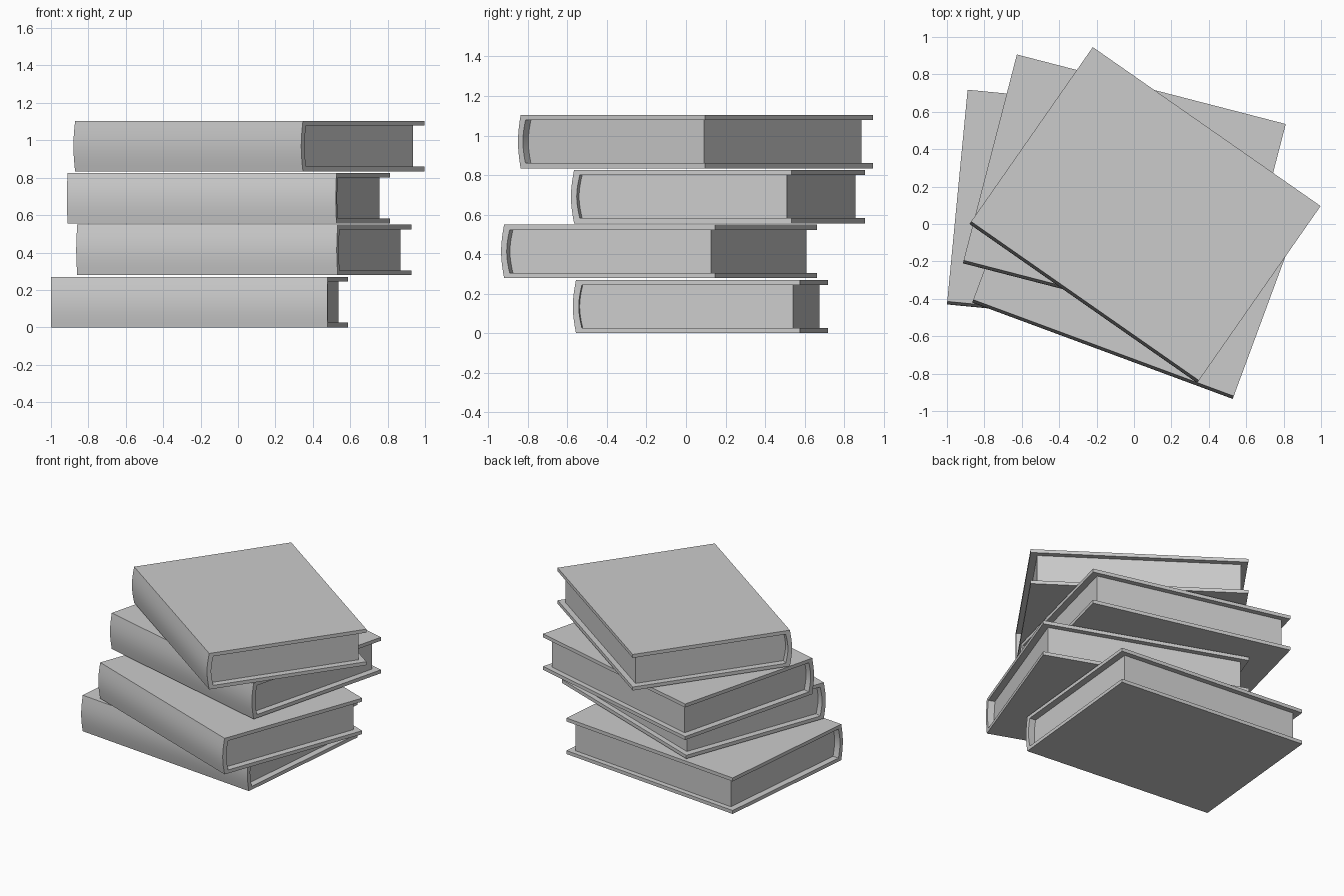
import bpy
import math
from mathutils import Matrix, Vector

if "Cube" in bpy.data.objects:
    bpy.data.objects.remove(bpy.data.objects["Cube"], do_unlink=True)

LENGTH, DEPTH, HEIGHT = 1.485, 1.153, 0.27
BOARD, BULGE, SPINE = 0.026, 0.016, 0.03
HEAD_GAP, FORE_GAP = 0.048, 0.038
SEGMENTS = 8

grey = bpy.data.materials.new("plain_grey")
grey.use_nodes = True
grey.diffuse_color = (0.6, 0.6, 0.6, 1)
grey.node_tree.nodes["Principled BSDF"].inputs["Base Color"].default_value = (0.6, 0.6, 0.6, 1)


def c_profile(edge, fore, low, high):
    """C-shaped line: fore edge, along the bottom, round the spine, back along the top."""
    points = [(fore, low)]
    for i in range(SEGMENTS + 1):
        t = i / SEGMENTS
        points.append((edge - BULGE * math.sin(math.pi * t), low + (high - low) * t))
    return points + [(fore, high)]


def extrude(name, verts2d, faces2d, rim, x0, x1, placement):
    """Extrude a flat (y, z) section from x0 to x1."""
    n = len(verts2d)
    verts = [(x, y, z) for x in (x0, x1) for y, z in verts2d]
    faces = [tuple(reversed(f)) for f in faces2d]
    faces += [tuple(i + n for i in f) for f in faces2d]
    faces += [(a, b, b + n, a + n) for a, b in zip(rim, rim[1:] + rim[:1])]
    mesh = bpy.data.meshes.new(name)
    mesh.from_pydata(verts, [], faces)
    mesh.materials.append(grey)
    obj = bpy.data.objects.new(name, mesh)
    bpy.context.collection.objects.link(obj)
    obj.matrix_world = placement
    bpy.ops.object.select_all(action="DESELECT")
    obj.select_set(True)
    bpy.context.view_layer.objects.active = obj
    bpy.ops.object.mode_set(mode="EDIT")
    bpy.ops.mesh.select_all(action="SELECT")
    bpy.ops.mesh.normals_make_consistent(inside=False)
    bpy.ops.object.mode_set(mode="OBJECT")
    bpy.ops.object.shade_smooth_by_angle(angle=math.radians(30))


def book(label, corner, degrees, z):
    """Book whose spine starts at corner and runs along the turned x axis."""
    placement = Matrix.Translation(Vector((*corner, z))) @ Matrix.Rotation(math.radians(degrees), 4, "Z")
    outer = c_profile(BULGE, DEPTH, 0, HEIGHT)
    inner = c_profile(BULGE + SPINE, DEPTH, BOARD, HEIGHT - BOARD)
    n = len(outer)

    # Boards and rounded spine in one wrap
    strip = [(i, i + 1, n + i + 1, n + i) for i in range(n - 1)]
    rim = list(range(n)) + list(range(2 * n - 1, n - 1, -1))
    extrude(label + "_cover", outer + inner, strip, rim, 0, LENGTH, placement)

    # Page block, set back from the three open sides
    block = c_profile(BULGE + SPINE, DEPTH - FORE_GAP, BOARD, HEIGHT - BOARD)
    loop = list(range(n))
    extrude(label + "_pages", block, [tuple(loop)], loop, HEAD_GAP, LENGTH - HEAD_GAP, placement)


# Stack from the bottom up
book("bottom_book", (-1.0, -0.43), -5.5, 0.0)
book("second_book", (-0.865, -0.42), -20.3, 0.279)
book("third_book", (-0.915, -0.21), -14.5, 0.556)
book("top_book", (-0.88, 0.0), -34.9, 0.834)
